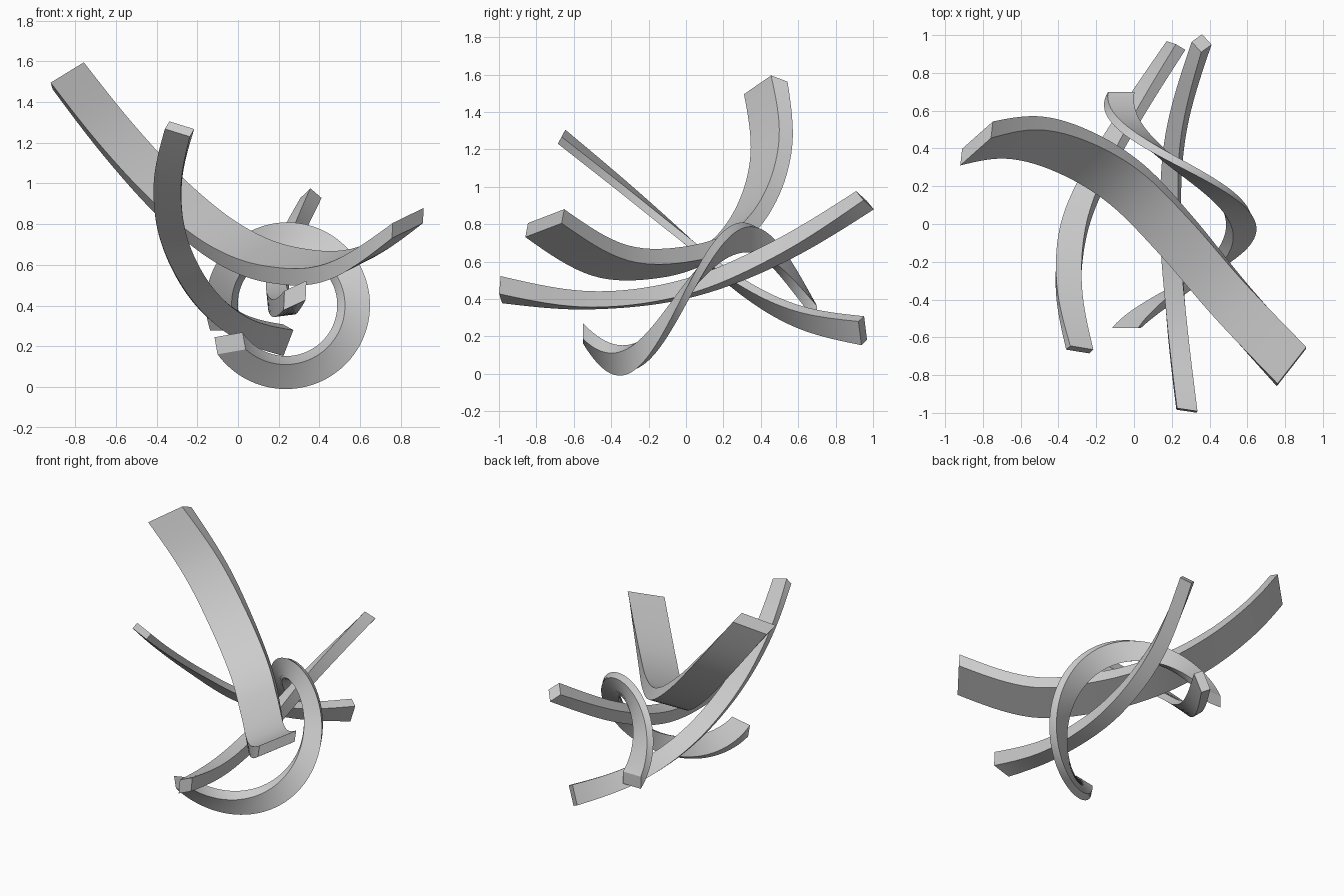
import bpy, bmesh
from math import sin, cos, radians
from mathutils import Vector

if "Cube" in bpy.data.objects:
    bpy.data.objects.remove(bpy.data.objects["Cube"])


def spline(pts, t):
    """Smooth curve through evenly spaced points, t in 0..1."""
    p = [Vector(q) for q in pts]
    if len(p) == 3:  # quadratic through three points
        return (p[0] * (2 * (t - .5) * (t - 1)) + p[1] * (4 * t * (1 - t))
                + p[2] * (2 * t * (t - .5)))
    p = [p[0] * 2.5 - p[1] * 2 + p[2] * .5] + p + [p[-1] * 2.5 - p[-2] * 2 + p[-3] * .5]
    n = len(p) - 3
    i = min(int(t * n), n - 1)
    u = t * n - i
    a, b, c, d = p[i:i + 4]
    return .5 * (2 * b + (c - a) * u + (2 * a - 5 * b + 4 * c - d) * u * u
                 + (3 * b - a - 3 * c + d) * u ** 3)


def band(name, rail, wide, thick, anchor, steps=48):
    """Sweep a rectangle along rail; wide/thick are its side vectors."""
    bm = bmesh.new()
    rings = []
    for k in range(steps + 1):
        t = k / steps
        c, w, h = spline(rail, t), spline(wide, t), spline(thick, t)
        o = c - anchor * (w + h)
        rings.append([bm.verts.new(v) for v in (o, o + w, o + w + h, o + h)])
    for r, s in zip(rings, rings[1:]):
        for j in range(4):
            m = (j + 1) % 4
            bm.faces.new((r[j], r[m], s[m], s[j]))
    bm.faces.new(rings[0])
    bm.faces.new(rings[-1])
    bmesh.ops.recalc_face_normals(bm, faces=bm.faces)
    me = bpy.data.meshes.new(name)
    bm.to_mesh(me)
    bm.free()
    ob = bpy.data.objects.new(name, me)
    bpy.context.collection.objects.link(ob)
    bpy.context.view_layer.objects.active = ob
    ob.select_set(True)
    bpy.ops.object.shade_smooth_by_angle(angle=radians(30))
    ob.select_set(False)


# wide sweeping band, high on the left, low on the right
band("wide_band",
     [(-.92, .31, 1.495), (-.665, .345, 1.175), (-.40, .27, .895), (-.13, .106, .69),
      (.135, -.16, .595), (.43, -.50, .605), (.76, -.845, .806)],
     [(.163, .145, .10), (.165, .17, .095), (.152, .194, .074)],
     [(.01, .088, -.033), (.02, .035, -.078), (-.004, -.014, -.075)], 0)

# thin band arcing from the upper front to the lower back
band("thin_band",
     [(-.237, -.685, 1.23), (-.28, -.36, .975), (-.245, -.04, .72),
      (-.125, .26, .49), (.05, .57, .34), (.272, .922, .28)],
     [(-.122, .02, .038), (-.135, .02, 0), (-.10, .012, -.065), (-.049, .016, -.127)],
     [(.022, .02, .037), (-.018, .028, .03), (-.05, .03, .028)], 0)

# slim bar running front to back
band("long_bar",
     [(.28, -.987, .45), (.225, -.5, .393), (.193, 0, .455), (.222, .48, .645), (.358, .957, .928)],
     [(.108, -.016, .05), (.105, 0, .012), (.10, -.01, .02), (.08, -.03, .04), (.05, -.055, .049)],
     [(-.004, -.008, -.095), (0, -.01, -.085), (.01, .02, -.08), (.03, .035, -.07), (.055, .04, -.048)], .5)

# ring-like coil: a flat rectangle twisted about an axis along y
rail, wide, thick = [], [], []
N = 48
for k in range(N + 1):
    t = k / N
    a = radians(214.4 + 341 * t)
    o = radians(10 + 350 * t)
    r = .337 - .02 * t
    rail.append((.239 + r * cos(a), -.55 + 1.25 * t, .4055 + r * sin(a)))
    wide.append((.14 * cos(o), 0, .14 * sin(o)))
    thick.append((.085 * sin(o), 0, -.085 * cos(o)))
band("coil", rail, wide, thick, .5, 96)
